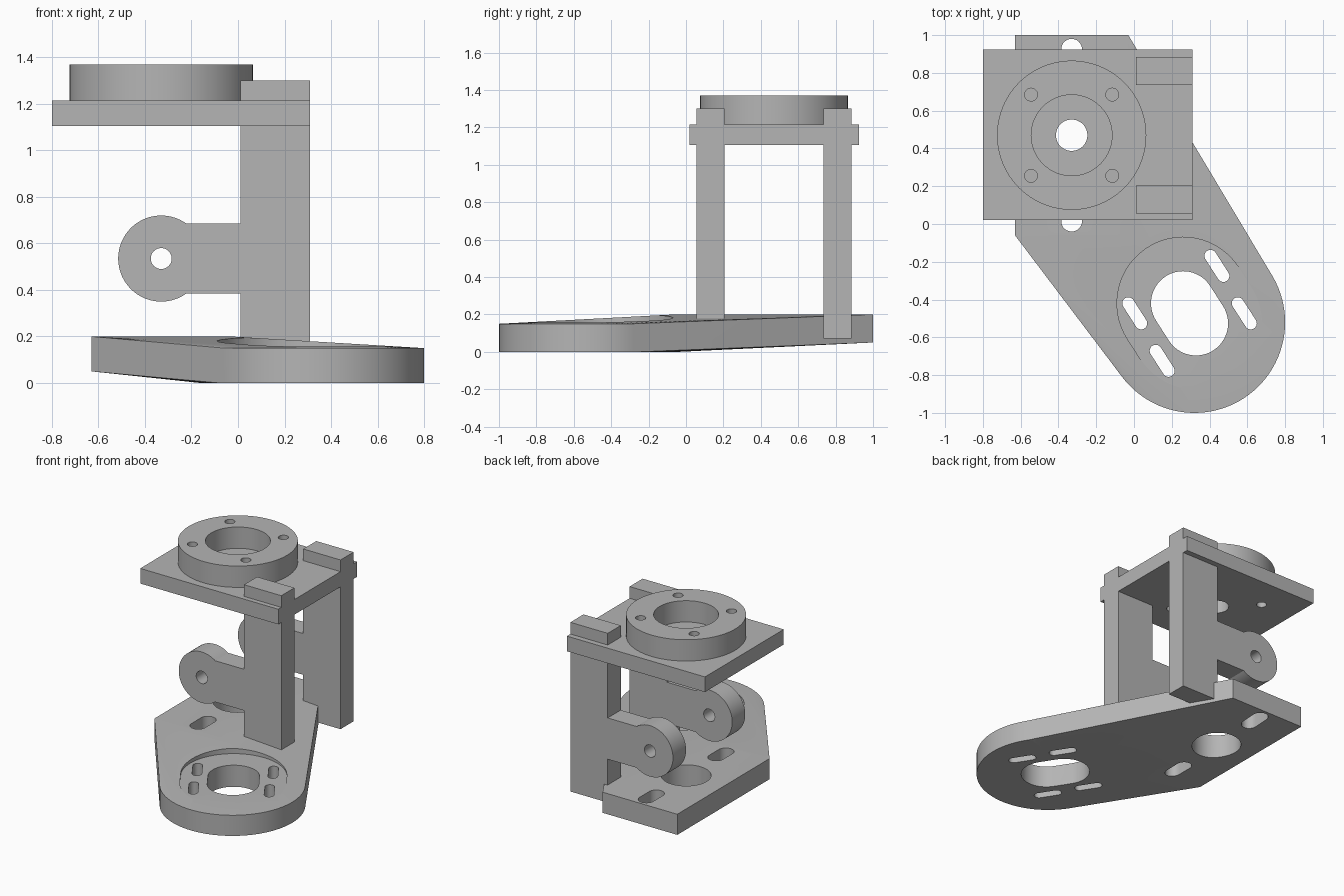
import bpy, bmesh
from math import cos, sin, pi, asin, radians
from mathutils import Vector, Matrix

cube = bpy.data.objects.get("Cube")
if cube:
    bpy.data.objects.remove(cube, do_unlink=True)

# One plain grey
grey = bpy.data.materials.new("plain_grey")
grey.use_nodes = True
colour = (0.46, 0.46, 0.46, 1)
grey.diffuse_color = colour
grey.node_tree.nodes["Principled BSDF"].inputs["Base Color"].default_value = colour


def add_object(name, bm):
    bmesh.ops.recalc_face_normals(bm, faces=bm.faces[:])
    mesh = bpy.data.meshes.new(name)
    bm.to_mesh(mesh)
    bm.free()
    obj = bpy.data.objects.new(name, mesh)
    bpy.context.collection.objects.link(obj)
    mesh.materials.append(grey)
    return obj


def arc(cx, cy, r, start=0, end=2 * pi, n=64):
    """Points along an arc; a full turn omits the repeated last point."""
    steps = n if end - start >= 2 * pi - 1e-6 else n - 1
    return [(cx + r * cos(start + (end - start) * i / steps),
             cy + r * sin(start + (end - start) * i / steps)) for i in range(n)]


def capsule(x, y, r, dx, dy, n=32):
    """Slot outline running from (x, y) by (dx, dy)."""
    a = Vector((1, 0)).angle_signed(Vector((dx, dy))) * -1
    return (arc(x, y, r, a + pi / 2, a + 3 * pi / 2, n)
            + arc(x + dx, y + dy, r, a - pi / 2, a + pi / 2, n))


def rect(x0, x1, y0, y1):
    return [(x0, y0), (x1, y0), (x1, y1), (x0, y1)]


def prism(name, outline, z0, z1):
    bm = bmesh.new()
    face = bm.faces.new([bm.verts.new((x, y, z0)) for x, y in outline])
    top = bmesh.ops.extrude_face_region(bm, geom=[face])["geom"]
    bmesh.ops.translate(bm, vec=(0, 0, z1 - z0),
                        verts=[v for v in top if isinstance(v, bmesh.types.BMVert)])
    return add_object(name, bm)


def cut(obj, cutters):
    """Subtract every cutter, keep the result, drop the cutters."""
    for c in cutters:
        c.hide_render = True
        mod = obj.modifiers.new("cut", 'BOOLEAN')
        mod.operation = 'DIFFERENCE'
        mod.solver = 'EXACT'
        mod.object = c
    graph = bpy.context.evaluated_depsgraph_get()
    mesh = bpy.data.meshes.new_from_object(obj.evaluated_get(graph))
    obj.modifiers.clear()
    obj.data = mesh
    for c in cutters:
        bpy.data.objects.remove(c, do_unlink=True)


AX, AY = -0.33, 0.47          # turntable axis
PX, PY = 0.26, -0.42          # foot opening
SHIFT = (0.068, -0.106)       # direction of adjustment slots

# Base plate: raised rectangle blended into a lower round end
bm = bmesh.new()
for outline, z0 in ((rect(-0.63, -0.03, -0.06, 1.0), 0.05), (arc(0.32, -0.52, 0.48, n=96), 0)):
    for z in (z0, z0 + 0.15):
        for x, y in outline:
            bm.verts.new((x, y, z))
hull = bmesh.ops.convex_hull(bm, input=bm.verts[:])
spare = set(hull["geom_interior"] + hull["geom_unused"])
bmesh.ops.delete(bm, geom=[v for v in spare if isinstance(v, bmesh.types.BMVert)], context='VERTS')
base = add_object("base_plate", bm)

tools = [prism("recess_cutter", capsule(PX, PY, 0.35, *SHIFT), 0.157, 0.5),
         prism("foot_opening_cutter", capsule(PX, PY, 0.17, *SHIFT), -0.2, 0.5),
         prism("axis_hole_cutter", arc(AX, AY, 0.165), -0.2, 0.5)]
for angle in (0, 60, 180, 240):
    a = radians(angle)
    tools.append(prism("foot_slot_cutter",
                       capsule(PX + 0.29 * cos(a), PY + 0.29 * sin(a), 0.032, *SHIFT, n=16), -0.2, 0.5))
for side in (-1, 1):
    tools.append(prism("back_slot_cutter",
                       capsule(AX, AY + side * 0.345, 0.055, 0, side * 0.11, n=16), -0.2, 0.5))
cut(base, tools)

# Two uprights, each with a round-ended arm (profile drawn in x and z)
EZ, ER, HALF = 0.535, 0.185, 0.15
bend = asin(HALF / ER)
profile = ([(0.01, 0.07), (0.31, 0.07), (0.31, 1.3), (0.01, 1.3), (0.01, EZ + HALF)]
           + arc(AX, EZ, ER, bend, 2 * pi - bend, 56) + [(0.01, EZ - HALF)])
uprights = []
for name, y in (("front_upright", 0.055), ("back_upright", 0.735)):
    post = prism(name, profile, 0, 0.15)
    cut(post, [prism("arm_hole_cutter", arc(AX, EZ, 0.045, n=32), -0.1, 0.3)])
    post.data.transform(Matrix.Translation((0, y + 0.15, 0)) @ Matrix.Rotation(pi / 2, 4, 'X'))
    uprights.append(post)

# Top plate and ring, sharing four bolt holes
plate = prism("top_plate", rect(-0.8, 0.31, 0.02, 0.925), 1.105, 1.215)
ring = prism("top_ring", arc(AX, AY, 0.395, n=96), 1.215, 1.37)
for part, bore in ((plate, 0.083), (ring, 0.214)):
    tools = [prism("bore_cutter", arc(AX, AY, bore), 1, 1.5)]
    for sx in (-1, 1):
        for sy in (-1, 1):
            tools.append(prism("bolt_cutter",
                               arc(AX + sx * 0.215, AY + sy * 0.215, 0.034, n=32), 1, 1.5))
    cut(part, tools)

# Smooth round walls, crisp edges
bpy.ops.object.select_all(action='DESELECT')
for obj in [base, plate, ring] + uprights:
    obj.select_set(True)
    bpy.context.view_layer.objects.active = obj
bpy.ops.object.shade_smooth_by_angle(angle=radians(30))
